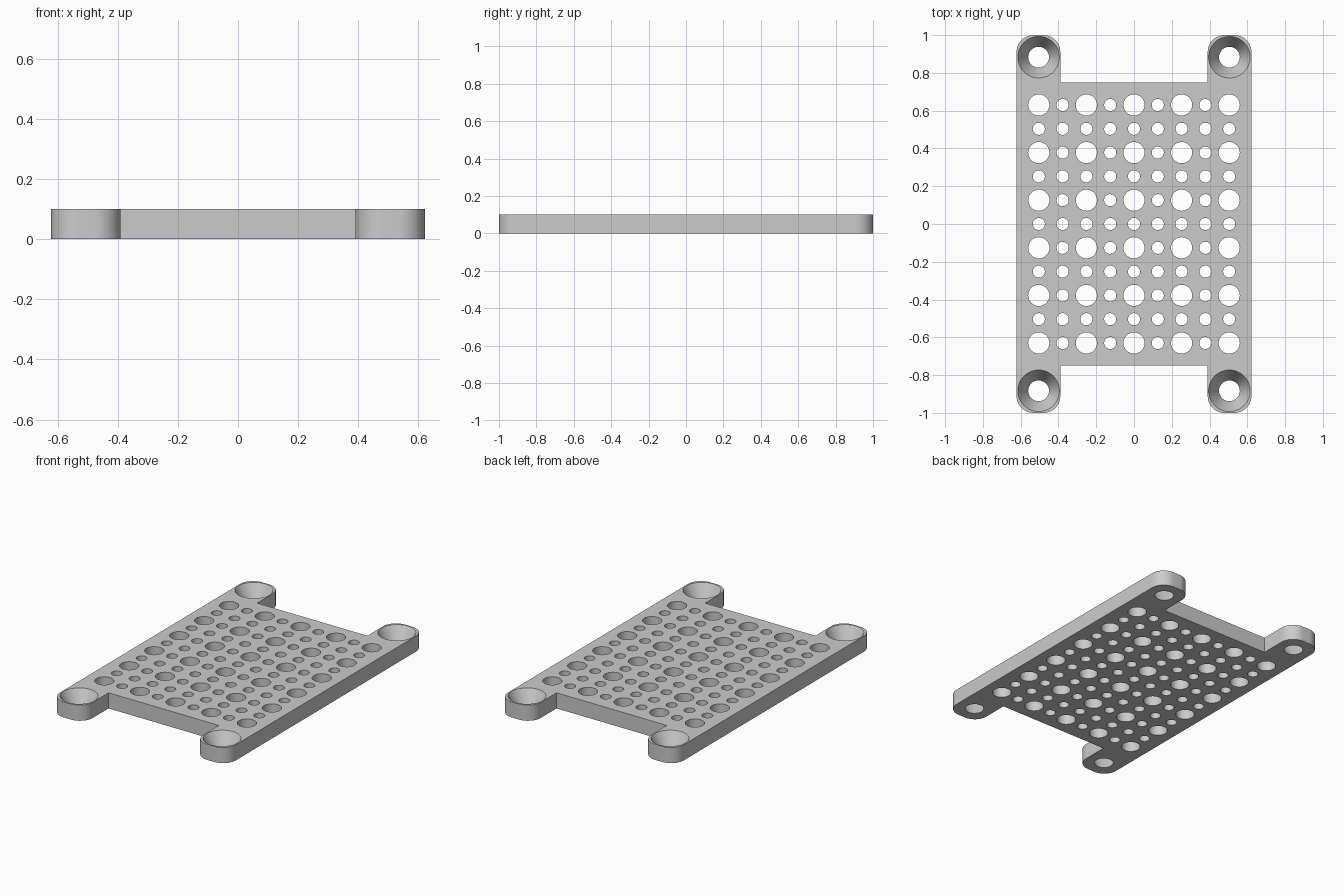
import bpy
import bmesh
from math import cos, sin, pi, radians
from mathutils import Matrix

HALF_W, HALF_L, THICK = 0.622, 1.0, 0.1
ARM_INNER, BODY_L = 0.39, 0.75
CORNER_R = 0.09
PITCH = 0.126
MOUNT_X, MOUNT_Y = 0.505, 0.883

if "Cube" in bpy.data.objects:
    bpy.data.objects.remove(bpy.data.objects["Cube"])

grey = bpy.data.materials.new("plain grey")
grey.use_nodes = True
grey.diffuse_color = (0.6, 0.6, 0.6, 1)
grey.node_tree.nodes["Principled BSDF"].inputs["Base Color"].default_value = (0.6, 0.6, 0.6, 1)


def make_object(name, bm):
    bmesh.ops.recalc_face_normals(bm, faces=bm.faces)
    mesh = bpy.data.meshes.new(name)
    bm.to_mesh(mesh)
    bm.free()
    mesh.materials.append(grey)
    obj = bpy.data.objects.new(name, mesh)
    bpy.context.collection.objects.link(obj)
    return obj


def arc(cx, cy, start, steps=12):
    """Quarter turn of a rounded corner, counter-clockwise."""
    return [(cx + CORNER_R * cos(start + pi / 2 * i / steps),
             cy + CORNER_R * sin(start + pi / 2 * i / steps)) for i in range(steps + 1)]


# Plate outline: one quarter, mirrored to the other three
quarter = arc(HALF_W - CORNER_R, HALF_L - CORNER_R, 0)
quarter += arc(ARM_INNER + CORNER_R, HALF_L - CORNER_R, pi / 2)
quarter.append((ARM_INNER, BODY_L))
back = quarter + [(-x, y) for x, y in reversed(quarter)]
outline = back + [(-x, -y) for x, y in back]

bm = bmesh.new()
base = bm.faces.new([bm.verts.new((x, y, 0)) for x, y in outline])
raised = bmesh.ops.extrude_face_region(bm, geom=[base], use_keep_orig=True)
bmesh.ops.translate(bm, vec=(0, 0, THICK),
                    verts=[g for g in raised["geom"] if isinstance(g, bmesh.types.BMVert)])
plate = make_object("perforated_plate", bm)

# Cutters for the hole grid and the countersunk mounting holes
cut = bmesh.new()


def add_hole(x, y, r_low, r_high, margin, segments):
    """Round cutter passing through the plate, with radii given at its two faces."""
    grow = (r_high - r_low) * margin / THICK
    bmesh.ops.create_cone(cut, cap_ends=True, segments=segments,
                          radius1=r_low - grow, radius2=r_high + grow,
                          depth=THICK + 2 * margin,
                          matrix=Matrix.Translation((x, y, THICK / 2)))


for i in range(-4, 5):
    for j in range(-5, 6):
        large = i % 2 == 0 and j % 2 == 1
        radius = 0.056 if large else 0.032
        add_hole(i * PITCH, j * PITCH, radius, radius, 0.05, 40 if large else 32)

for sx in (-1, 1):
    for sy in (-1, 1):
        add_hole(sx * MOUNT_X, sy * MOUNT_Y, 0.055, 0.11, 0.01, 56)

cutter = make_object("hole_cutter", cut)
cutter.hide_render = True

# Cut the holes, then drop the cutter
mod = plate.modifiers.new("holes", "BOOLEAN")
mod.operation = "DIFFERENCE"
mod.solver = "EXACT"
mod.object = cutter
bpy.context.view_layer.objects.active = plate
plate.select_set(True)
bpy.ops.object.modifier_apply(modifier=mod.name)
bpy.data.objects.remove(cutter)
bpy.ops.object.shade_smooth_by_angle(angle=radians(30))
